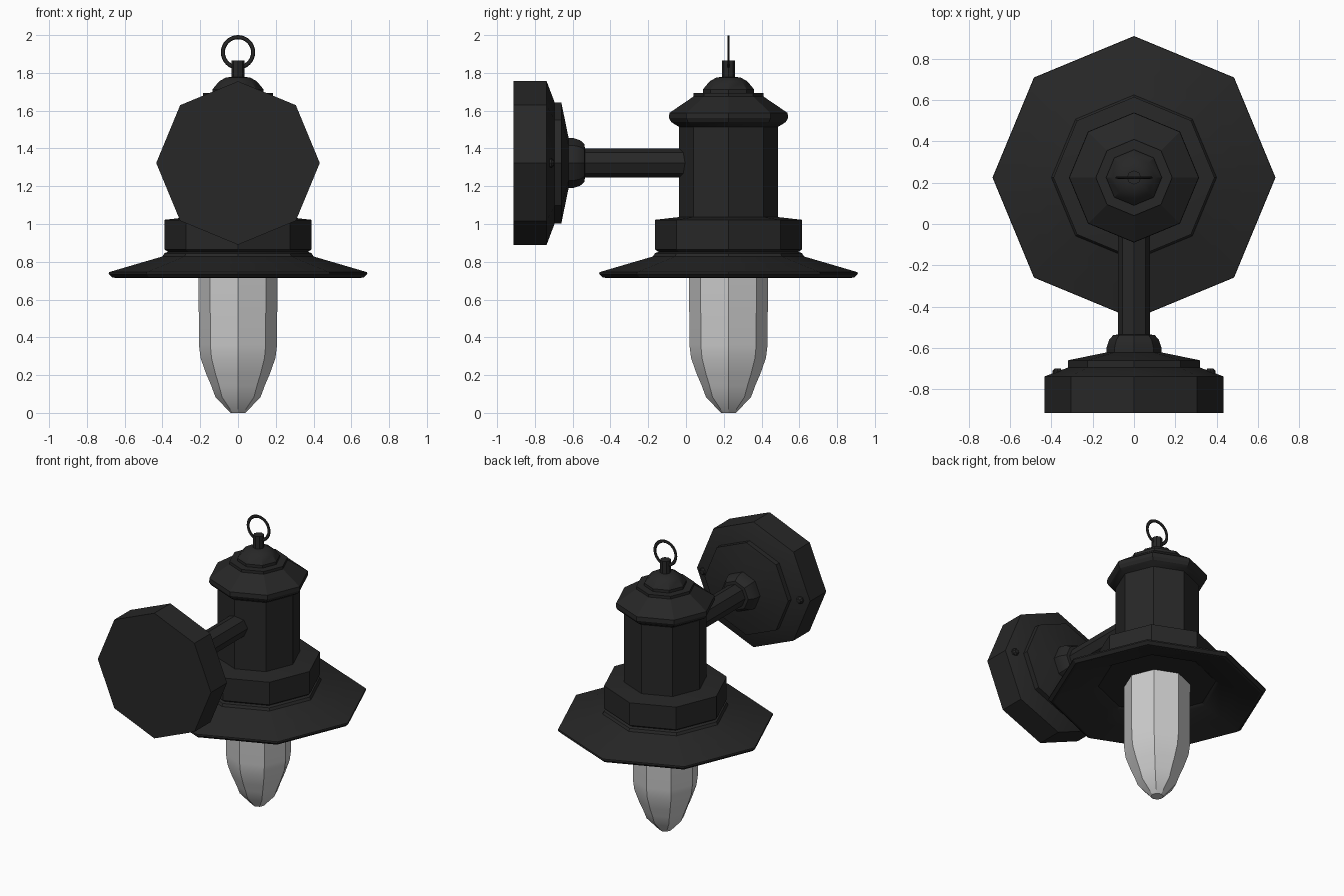
import bpy, bmesh
from math import sin, cos, pi, radians

if "Cube" in bpy.data.objects:
    bpy.data.objects.remove(bpy.data.objects["Cube"])

LAMP_Y, ARM_Z = 0.225, 1.323

def material(name, c):
    m = bpy.data.materials.new(name)
    m.diffuse_color = (c, c, c, 1)
    m.use_nodes = True
    m.node_tree.nodes["Principled BSDF"].inputs["Base Color"].default_value = m.diffuse_color
    return m

dark = material("black_metal", 0.02)
glass = material("frosted_glass", 0.55)

def lathe(name, profile, mat, upright=True, sides=8, x0=0, closed=False):
    """Revolve (radius, height) points about the lamp axis or the arm axis."""
    bm = bmesh.new()
    rings = []
    for r, h in profile:
        ring = []
        for i in range(sides):
            u, v = r * cos(2 * pi * i / sides), r * sin(2 * pi * i / sides)
            ring.append(bm.verts.new((x0 + u, LAMP_Y + v, h) if upright
                                     else (x0 + u, h, ARM_Z + v)))
        rings.append(ring)
    pairs = list(zip(rings, rings[1:]))
    if closed:
        pairs.append((rings[-1], rings[0]))
    else:
        bm.faces.new(rings[0])
        bm.faces.new(rings[-1])
    for a, b in pairs:
        for i in range(sides):
            j = (i + 1) % sides
            bm.faces.new((a[i], a[j], b[j], b[i]))
    bmesh.ops.recalc_face_normals(bm, faces=bm.faces)
    me = bpy.data.meshes.new(name)
    bm.to_mesh(me)
    bm.free()
    me.materials.append(mat)
    ob = bpy.data.objects.new(name, me)
    bpy.context.collection.objects.link(ob)
    finish(ob)
    return ob

def finish(ob):
    bpy.ops.object.select_all(action='DESELECT')
    ob.select_set(True)
    bpy.context.view_layer.objects.active = ob
    bpy.ops.object.shade_smooth_by_angle(angle=radians(25))

# Lamp head: glass, flared shade, collar, body and stepped cap
lathe("glass_bulb", [(0.04, 0.0), (0.12, 0.085), (0.142, 0.145), (0.168, 0.205),
                     (0.198, 0.29), (0.207, 0.36), (0.209, 0.80)], glass)
lathe("shade", [(0.20, 0.815), (0.37, 0.815), (0.39, 0.80), (0.52, 0.757),
                (0.65, 0.715), (0.665, 0.717), (0.685, 0.735), (0.683, 0.745),
                (0.53, 0.79), (0.40, 0.828), (0.39, 0.845), (0.37, 0.853),
                (0.20, 0.853)], dark)
lathe("collar", [(0.36, 0.845), (0.39, 0.866), (0.39, 1.022), (0.26, 1.037)], dark)
lathe("body", [(0.2625, 0.85), (0.2625, 1.52)], dark)
lathe("cap", [(0.255, 1.51), (0.28, 1.525), (0.303, 1.54), (0.315, 1.56),
              (0.313, 1.588), (0.185, 1.675), (0.185, 1.694), (0.135, 1.694),
              (0.135, 1.713), (0.10, 1.755), (0.065, 1.775), (0.034, 1.779)], dark)
lathe("finial", [(0.034, 1.76), (0.034, 1.865)], dark)

# Thin hanging ring
bpy.ops.mesh.primitive_torus_add(major_segments=32, minor_segments=8,
                                 major_radius=0.08, minor_radius=0.011,
                                 location=(0, LAMP_Y, 1.909), rotation=(pi / 2, 0, 0))
ring = bpy.context.object
ring.name = "hanging_ring"
ring.scale.z = 0.55
ring.data.materials.append(dark)
finish(ring)

# Wall mount, stepped backplate, hub and arm along y
lathe("backplate", [(0.433, -0.914), (0.433, -0.738), (0.32, -0.695)], dark, False)
lathe("backplate_step", [(0.32, -0.71), (0.32, -0.66), (0.135, -0.622)], dark, False)
lathe("arm_hub", [(0.132, -0.64), (0.132, -0.595), (0.12, -0.56),
                  (0.10, -0.537), (0.07, -0.535)], dark, False)
lathe("arm", [(0.078, -0.56), (0.078, 0.05)], dark, False)

# Screws on either side of the plate
for side, x in (("left", -0.37), ("right", 0.37)):
    lathe("screw_" + side, [(0.025, -0.74), (0.025, -0.712), (0.015, -0.70)],
          dark, False, x0=x)
